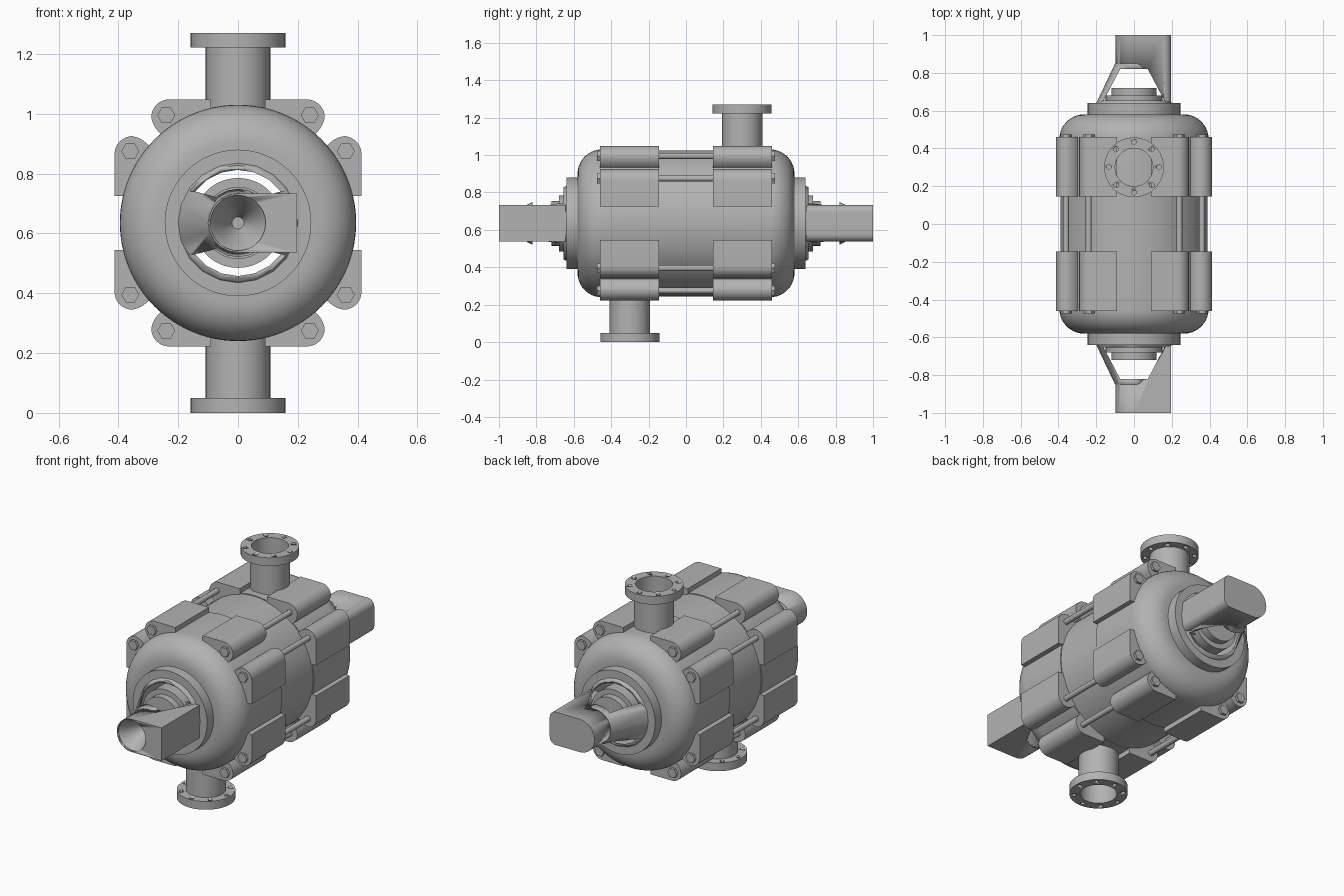
import bpy, bmesh, math
from mathutils import Matrix, Vector

if "Cube" in bpy.data.objects:
    bpy.data.objects.remove(bpy.data.objects["Cube"])

AXIS = 0.635  # height of the main shaft axis

metal = bpy.data.materials.new("cast_grey")
metal.use_nodes = True
GREY = (0.45, 0.45, 0.45, 1)
metal.diffuse_color = GREY
metal.node_tree.nodes["Principled BSDF"].inputs["Base Color"].default_value = GREY


def finish(name, bm, angle=30):
    bmesh.ops.remove_doubles(bm, verts=bm.verts, dist=1e-5)
    bmesh.ops.recalc_face_normals(bm, faces=bm.faces)
    mesh = bpy.data.meshes.new(name)
    bm.to_mesh(mesh)
    bm.free()
    mesh.materials.append(metal)
    ob = bpy.data.objects.new(name, mesh)
    bpy.context.collection.objects.link(ob)
    bpy.ops.object.select_all(action='DESELECT')
    ob.select_set(True)
    bpy.context.view_layer.objects.active = ob
    bpy.ops.object.shade_smooth_by_angle(angle=math.radians(angle))
    return ob


def revolve(name, profile, steps=64, vertical=False, at=(0, 0, AXIS)):
    """Spin a closed (radius, along) profile about y, or about z if vertical."""
    bm = bmesh.new()
    along = Vector((0, 0, 1)) if vertical else Vector((0, 1, 0))
    verts = [bm.verts.new(Vector((r, 0, 0)) + along * a) for r, a in profile]
    edges = [bm.edges.new((v, verts[i - 1])) for i, v in enumerate(verts)]
    bmesh.ops.spin(bm, geom=verts + edges, cent=(0, 0, 0), axis=along,
                   angle=2 * math.pi, steps=steps)
    bmesh.ops.translate(bm, verts=bm.verts, vec=at)
    return finish(name, bm)


def rounded(corners, segs=8):
    """Outline from (x, z, radius) corners, with square corners rounded off."""
    out = []
    for i, (x, z, r) in enumerate(corners):
        p = Vector((x, z))
        if r == 0:
            out.append(p)
            continue
        a = p + (Vector(corners[i - 1][:2]) - p).normalized() * r
        b = p + (Vector(corners[(i + 1) % len(corners)][:2]) - p).normalized() * r
        ca, cb = a.lerp(p, 0.552), b.lerp(p, 0.552)
        for k in range(segs + 1):
            t = k / segs
            s = 1 - t
            out.append(a * s**3 + ca * 3 * s * s * t + cb * 3 * s * t * t + b * t**3)
    return out


def add_prism(bm, outline, start, end, vertical=False):
    """Extrude an xz outline along y (or an xy outline along z)."""
    put = (lambda p, d: (p[0], p[1], d)) if vertical else (lambda p, d: (p[0], d, p[1]))
    lo = [bm.verts.new(put(p, start)) for p in outline]
    hi = [bm.verts.new(put(p, end)) for p in outline]
    bm.faces.new(lo)
    bm.faces.new(hi)
    for i in range(len(lo)):
        bm.faces.new((lo[i - 1], lo[i], hi[i], hi[i - 1]))


def circle(x, z, r, sides):
    return [(x + r * math.cos(2 * math.pi * k / sides),
             z + r * math.sin(2 * math.pi * k / sides)) for k in range(sides)]


def cut(ob, cutter):
    cutter.hide_render = True
    mod = ob.modifiers.new("cut", 'BOOLEAN')
    mod.operation, mod.solver, mod.object = 'DIFFERENCE', 'EXACT', cutter
    bpy.context.view_layer.objects.active = ob
    bpy.ops.object.modifier_apply(modifier=mod.name)
    bpy.data.objects.remove(cutter)


# Casing: two domed halves around a slightly slimmer middle barrel
revolve("middle_barrel", [(0.185, -0.16), (0.39, -0.16), (0.39, 0.16), (0.185, 0.16)], 96)
arc = [(0.265 + 0.13 * math.cos(math.radians(9 * k)),
        0.45 + 0.13 * math.sin(math.radians(9 * k))) for k in range(11)]
for end, s in (("front", -1), ("back", 1)):
    half = [(0.185, 0.15), (0.395, 0.15)] + arc + [(0.185, 0.58)]
    revolve(end + "_casing", [(r, s * y) for r, y in half], 96)
    ring = [(0.185, 0.57), (0.245, 0.57), (0.245, 0.64), (0.185, 0.64)]
    revolve(end + "_end_ring", [(r, s * y) for r, y in ring])

# Stepped seal stack running through the casing
revolve("seal_core", [(0.03, -0.72), (0.12, -0.72), (0.12, -0.68), (0.15, -0.68),
                      (0.15, 0.68), (0.12, 0.68), (0.12, 0.72), (0.03, 0.72)])
bm = bmesh.new()
add_prism(bm, circle(0, AXIS, 0.03, 24), -0.71, 0.71)
finish("shaft", bm)


def window(s):
    """Tapered opening cut straight down through the bearing bracket."""
    bm = bmesh.new()
    add_prism(bm, [(-0.16, s * 0.655), (0.16, s * 0.655), (0.073, s * 0.82), (-0.073, s * 0.82)],
              AXIS - 0.3, AXIS + 0.3, True)
    return finish("window_cutter", bm)


# Bearing brackets: a windowed cone merging into an offset housing
for end, s in (("front", -1), ("back", 1)):
    cone = revolve(end + "_bracket_cone", [(r, s * y) for r, y in (
        (0.2, 0.64), (0.1, 0.85), (0.08, 0.85), (0.185, 0.64))], 20)
    cut(cone, window(s))
    corner = 0.04 if s > 0 else 0
    bm = bmesh.new()
    add_prism(bm, rounded([(-0.098, AXIS - 0.098, 0.098), (0.197, AXIS - 0.098, corner),
                           (0.197, AXIS + 0.098, corner), (-0.098, AXIS + 0.098, 0.098)]),
              s * 0.645, s)
    housing = finish(end + "_bearing_housing", bm)
    cut(housing, window(s))
    if s < 0:
        bore = revolve("bore_cutter", [(0, -1.01), (0.092, -1.01), (0.092, -0.99),
                                       (0.076, -0.97), (0.02, -0.84), (0, -0.84)], 48)
        cut(housing, bore)

# Clamp lugs, bolts and tie rods, mirrored to every quarter
lug = rounded([(0.09, 0.28, 0), (0.09, 0.413, 0), (0.29, 0.413, 0.06),
               (0.29, 0.31, 0.05), (0.2, 0.27, 0)])
for side, sx in (("left", 1), ("right", -1)):
    for level, sz in (("upper", 1), ("lower", -1)):
        for kind, swap in (("top", False), ("flank", True)):
            def place(p):
                x, z = (p[1], p[0]) if swap else (p[0], p[1])
                return sx * x, AXIS + sz * z
            name = f"{level}_{side}_{kind}"
            bx, bz = place((0.24, 0.36))
            for end, s in (("front", -1), ("back", 1)):
                bm = bmesh.new()
                add_prism(bm, [place(p) for p in lug], s * 0.145, s * 0.46)
                finish(f"{name}_{end}_lug", bm)
                bm = bmesh.new()
                add_prism(bm, circle(bx, bz, 0.03, 6), s * 0.45, s * 0.475)
                finish(f"{name}_{end}_bolt", bm)
            bm = bmesh.new()
            add_prism(bm, circle(bx, bz, 0.016, 16), -0.15, 0.15)
            finish(f"{name}_tie_rod", bm)

# Flanged pipes: outlet on top at the back, inlet below at the front
for name, s in (("outlet", 1), ("inlet", -1)):
    at = (0, s * 0.3, AXIS)
    pipe = [(0.1, 0.3), (0.108, 0.3), (0.108, 0.586), (0.158, 0.586), (0.158, 0.635), (0.1, 0.635)]
    ob = revolve(name + "_pipe", [(r, s * z) for r, z in pipe], 48, True, at)
    bm = bmesh.new()
    for x, y in circle(0, s * 0.3, 0.134, 8):
        add_prism(bm, circle(x, y, 0.013, 12), AXIS + s * 0.57, AXIS + s * 0.65, True)
    cut(ob, finish("flange_hole_cutter", bm))
